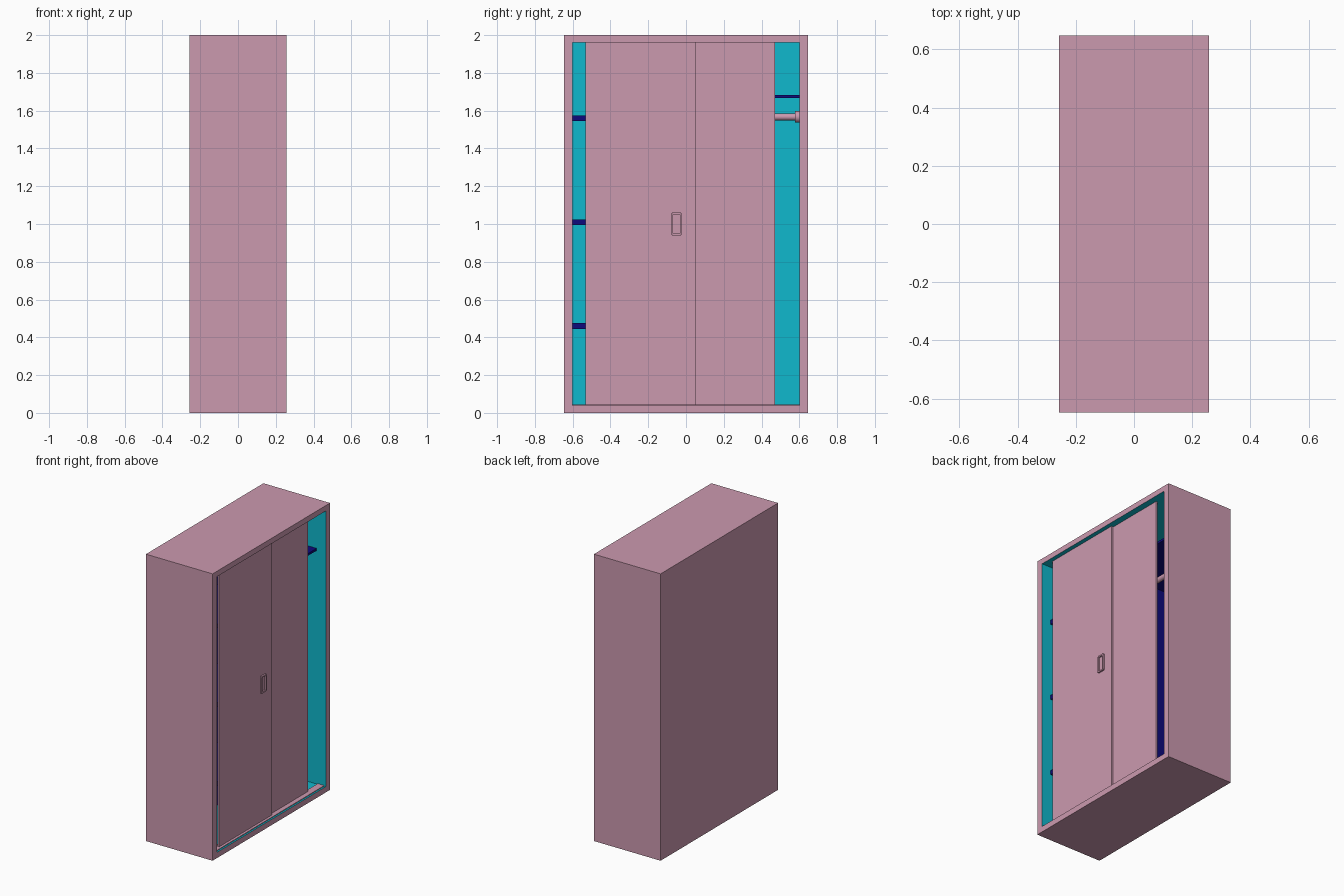
import bpy
import bmesh
from math import radians
from mathutils import Matrix, Vector

cube = bpy.data.objects.get("Cube")
if cube:
    bpy.data.objects.remove(cube, do_unlink=True)


def material(name, rgb):
    m = bpy.data.materials.new(name)
    m.use_nodes = True
    m.diffuse_color = (*rgb, 1)
    m.node_tree.nodes["Principled BSDF"].inputs["Base Color"].default_value = (*rgb, 1)
    return m


PINK = material("dusty pink", (0.60, 0.32, 0.43))
CYAN = material("cyan lining", (0.005, 0.48, 0.61))
NAVY = material("navy shelf", (0.004, 0.003, 0.20))


def finish(bm, name, *mats):
    bmesh.ops.recalc_face_normals(bm, faces=bm.faces)
    mesh = bpy.data.meshes.new(name)
    bm.to_mesh(mesh)
    bm.free()
    for m in mats:
        mesh.materials.append(m)
    obj = bpy.data.objects.new(name, mesh)
    bpy.context.collection.objects.link(obj)
    return obj


def add_box(bm, lo, hi):
    lo, hi = Vector(lo), Vector(hi)
    mat = Matrix.Translation((lo + hi) / 2) @ Matrix.Diagonal((*(hi - lo), 1))
    return bmesh.ops.create_cube(bm, size=1, matrix=mat)["verts"]


def box(name, lo, hi, mat):
    bm = bmesh.new()
    add_box(bm, lo, hi)
    return finish(bm, name, mat)


def cylinder(name, radius, y0, y1, z, mat):
    bm = bmesh.new()
    place = Matrix.Translation((0, (y0 + y1) / 2, z)) @ Matrix.Rotation(radians(90), 4, "X")
    bmesh.ops.create_cone(bm, cap_ends=True, segments=32, radius1=radius,
                          radius2=radius, depth=y1 - y0, matrix=place)
    obj = finish(bm, name, mat)
    bpy.ops.object.select_all(action="DESELECT")
    obj.select_set(True)
    bpy.context.view_layer.objects.active = obj
    bpy.ops.object.shade_smooth_by_angle()


HX, HY, H = 0.257, 0.647, 2.0      # outer half depth, half width, height
IY, Z0, Z1 = 0.60, 0.04, 1.962     # inner half width, floor, ceiling
BACK = -HX + 0.02

# Carcass: solid block with its open side inset and pushed inward
bm = bmesh.new()
add_box(bm, (-HX, -HY, 0), (HX, HY, H))
bm.faces.ensure_lookup_table()
opening = max(bm.faces, key=lambda f: f.calc_center_median().x)
bmesh.ops.inset_region(bm, faces=[opening], thickness=0.04)
for v in opening.verts:
    v.co.y = IY if v.co.y > 0 else -IY
    v.co.z = Z1 if v.co.z > 1 else Z0
pushed = bmesh.ops.extrude_discrete_faces(bm, faces=[opening])["faces"][0]
for v in pushed.verts:
    v.co.x = BACK
for f in bm.faces:
    c = f.calc_center_median()
    f.material_index = int(abs(c.y) < HY - 0.01 and 0.01 < c.z < H - 0.01
                           and -HX + 0.01 < c.x < HX - 0.01)
finish(bm, "cabinet_carcass", PINK, CYAN)

# Floor track and two overlapping sliding doors
box("floor_track", (HX - 0.062, -IY, Z0), (HX - 0.012, IY, Z0 + 0.005), PINK)
FRONT = HX - 0.03
box("front_sliding_door", (FRONT - 0.013, -0.532, Z0), (FRONT, 0.05, Z1), PINK)
box("rear_sliding_door", (FRONT - 0.029, -0.11, Z0), (FRONT - 0.015, 0.47, Z1), PINK)

# Pull handle: a small raised frame
bm = bmesh.new()
hy, hz, w, t = -0.05, 1.0, 0.024, 0.055
for s in (-1, 1):
    y, z = hy + s * w, hz + s * t
    add_box(bm, (FRONT, y - 0.005, hz - t), (FRONT + 0.01, y + 0.005, hz + t))
    add_box(bm, (FRONT, hy - w, z - 0.005), (FRONT + 0.01, hy + w, z + 0.005))
finish(bm, "door_handle", PINK)

# Interior: divider, shelves and hanging rail
SHELF_X = HX - 0.07
box("divider", (BACK, -0.015, Z0), (SHELF_X, 0.015, Z1), NAVY)
for i in range(3):
    z = 0.46 + 0.55 * i
    box(f"side_shelf_{i + 1}", (BACK, -IY, z - 0.015), (SHELF_X, -0.015, z + 0.015), NAVY)
box("hat_shelf", (BACK, 0.015, 1.668), (SHELF_X, IY, 1.683), NAVY)
cylinder("hanging_rail", 0.018, 0.015, IY, 1.567, PINK)
cylinder("rail_flange_outer", 0.03, IY - 0.022, IY, 1.567, PINK)
cylinder("rail_flange_inner", 0.03, 0.015, 0.037, 1.567, PINK)
